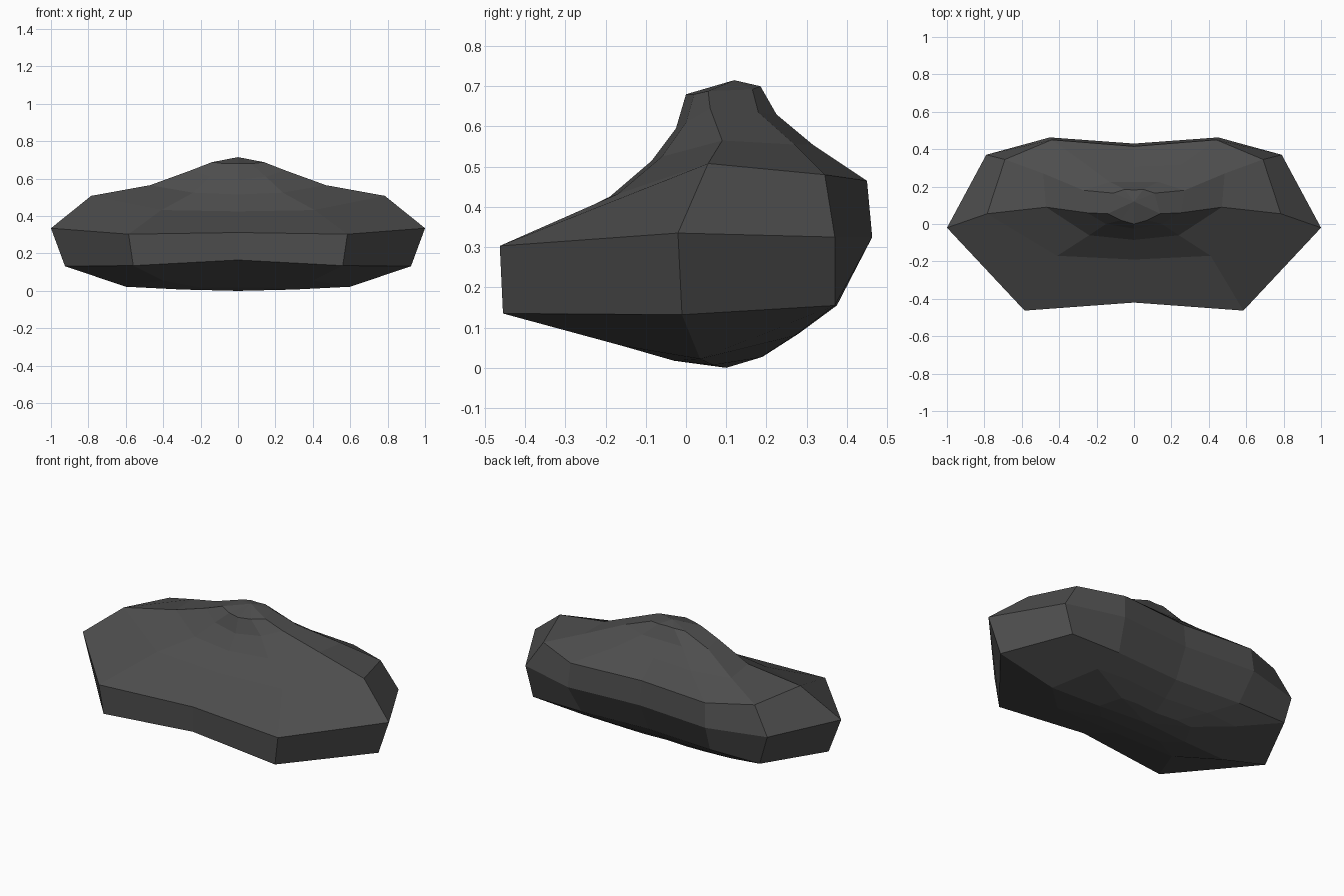
import bpy, bmesh
from mathutils import Vector

if "Cube" in bpy.data.objects:
    bpy.data.objects.remove(bpy.data.objects["Cube"])

# Half rings of the boulder: front centre, front corner, side, back side, back corner, back centre
belly = [(0, -.16, .055), (.40, -.16, .055), (.60, .035, .022), (.48, .27, .08), (.28, .28, .085), (0, .26, .08)]
flank = [
    [(0, -.42, .165), (.56, -.455, .135), (.925, -.01, .132), (.74, .37, .155), (.42, .375, .155), (0, .35, .155)],
    [(0, -.42, .312), (.585, -.463, .303), (1, -.02, .335), (.79, .37, .325), (.45, .463, .325), (0, .43, .325)],
    [(0, -.19, .425), (.41, -.17, .432), (.785, .055, .508), (.69, .345, .48), (.44, .45, .465), (0, .415, .465)],
]
knoll = [
    [(0, -.085, .515), (.24, -.06, .525), (.47, .09, .565), (.485, .27, .555), (.25, .315, .555), (0, .305, .56)],
    [(0, -.025, .595), (.15, 0, .61), (.25, .06, .645), (.27, .18, .635), (.13, .225, .63), (0, .225, .63)],
    [(0, 0, .68), (.07, .02, .68), (.14, .055, .688), (.11, .165, .692), (.05, .185, .70), (0, .182, .70)],
]
bottom, peak = (0, .1, 0), (0, .12, .715)


def shrink(ring, t, zs):
    """Pull a ring towards the bottom point, flattening it."""
    b = Vector(bottom)
    out = [b.lerp(Vector(p), t) for p in ring]
    return [(p.x, p.y, q[2] * zs) for p, q in zip(out, ring)]


# Loft the right half and close it with fans at both poles
bm = bmesh.new()
rings = [[bm.verts.new(p) for p in ring]
         for ring in [shrink(belly, .5, .32), belly] + flank + knoll]
for a, b in zip(rings, rings[1:]):
    for i in range(len(a) - 1):
        bm.faces.new((a[i], a[i + 1], b[i + 1], b[i]))
for point, ring in ((bottom, rings[0]), (peak, rings[-1])):
    tip = bm.verts.new(point)
    for i in range(len(ring) - 1):
        tri = (ring[i], ring[i + 1], tip)
        bm.faces.new(tri if point is peak else tri[::-1])
mesh = bpy.data.meshes.new("boulder")
bm.to_mesh(mesh)
bm.free()

# Boulder, mirrored across x
boulder = bpy.data.objects.new("boulder", mesh)
bpy.context.collection.objects.link(boulder)
mirror = boulder.modifiers.new("mirror", 'MIRROR')
mirror.use_clip = True

# Dark stone
stone = bpy.data.materials.new("dark stone")
stone.diffuse_color = (.075, .075, .075, 1)
stone.use_nodes = True
stone.node_tree.nodes["Principled BSDF"].inputs["Base Color"].default_value = stone.diffuse_color
mesh.materials.append(stone)
